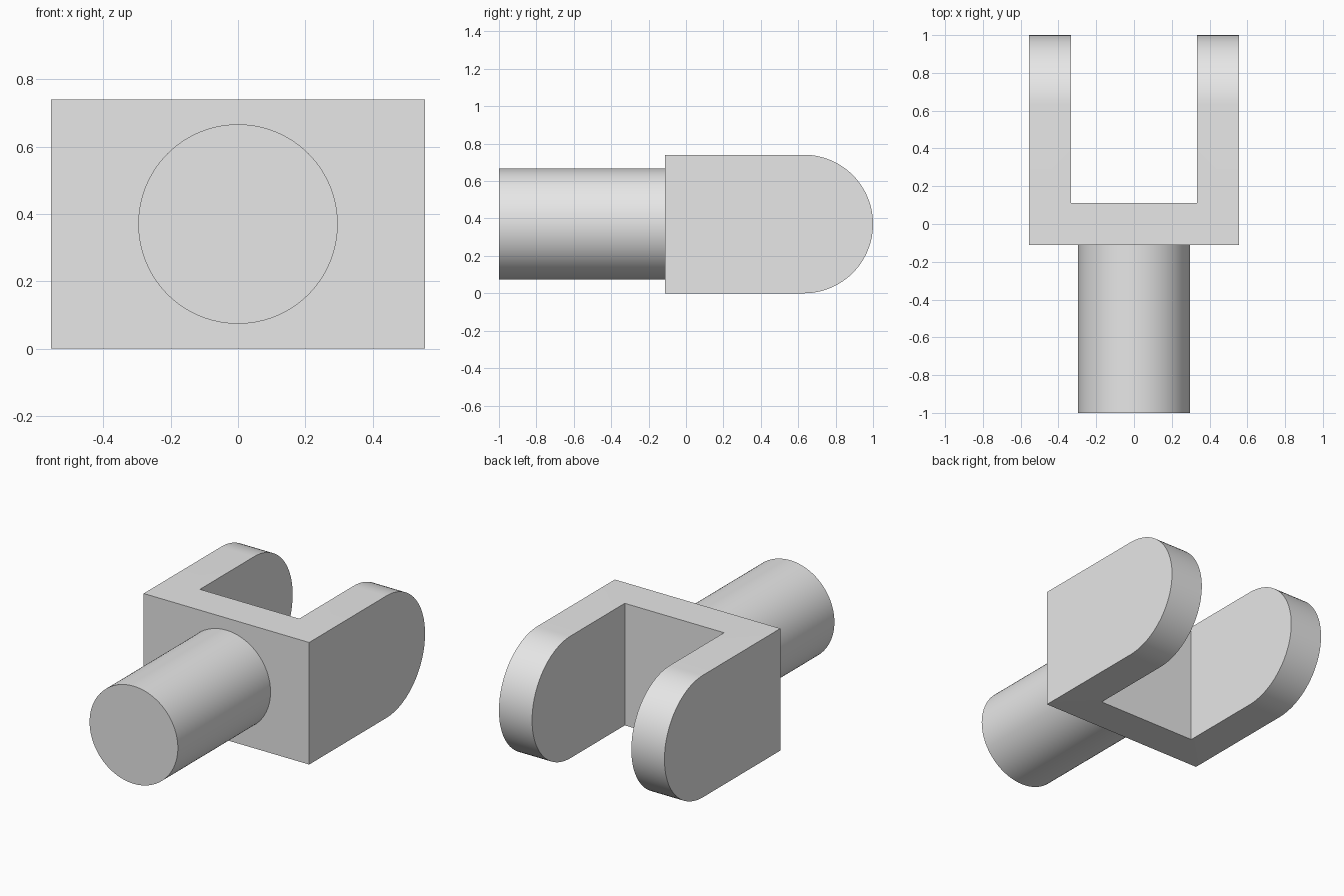
import bpy, bmesh, math
from mathutils import Matrix, Vector

cube = bpy.data.objects.get("Cube")
if cube:
    bpy.data.objects.remove(cube, do_unlink=True)

# Dimensions
U = 2 / 27                      # base module
HEIGHT, HALF_W = 10 * U, 7.5 * U
ARM_T = 3 * U                   # arm and bridge thickness
BACK = -1.5 * U                 # front face of the fork body
RADIUS = HEIGHT / 2             # rounding of the arm tips
SHAFT_R = 4 * U

grey = bpy.data.materials.new("light_grey")
grey.use_nodes = True
grey.diffuse_color = (0.8, 0.8, 0.8, 1)
grey.node_tree.nodes["Principled BSDF"].inputs["Base Color"].default_value = (0.8, 0.8, 0.8, 1)


def add_object(name, bm):
    bmesh.ops.recalc_face_normals(bm, faces=bm.faces[:])
    mesh = bpy.data.meshes.new(name)
    bm.to_mesh(mesh)
    bm.free()
    mesh.materials.append(grey)
    ob = bpy.data.objects.new(name, mesh)
    bpy.context.collection.objects.link(ob)
    return ob


def smooth(ob):
    bpy.ops.object.select_all(action="DESELECT")
    ob.select_set(True)
    bpy.context.view_layer.objects.active = ob
    bpy.ops.object.shade_smooth_by_angle(angle=math.radians(30))


# Fork body: U-shaped plan swept through a D-shaped side profile
steps = 48
profile = [(BACK, 0)]
for i in range(steps + 1):
    a = math.pi * (i / steps - 0.5)
    profile.append((1 - RADIUS + RADIUS * math.cos(a), RADIUS + RADIUS * math.sin(a)))
profile.append((BACK, HEIGHT))
bm = bmesh.new()
base = bm.faces.new([bm.verts.new((-HALF_W, y, z)) for y, z in profile])
side = bmesh.ops.extrude_face_region(bm, geom=[base])
bmesh.ops.translate(bm, vec=Vector((2 * HALF_W, 0, 0)),
                    verts=[v for v in side["geom"] if isinstance(v, bmesh.types.BMVert)])
fork = add_object("fork_body", bm)

# Slot between the two arms
bm = bmesh.new()
slot_front = BACK + ARM_T
slot_len = 1.2 - slot_front
bmesh.ops.create_cube(bm, size=1, matrix=Matrix.Translation(
    (0, slot_front + slot_len / 2, HEIGHT / 2))
    @ Matrix.Diagonal((2 * (HALF_W - ARM_T), slot_len, HEIGHT * 1.5, 1)))
cutter = add_object("slot_cutter", bm)
cutter.hide_render = True
cut = fork.modifiers.new("slot", "BOOLEAN")
cut.operation, cut.solver, cut.object = "DIFFERENCE", "EXACT", cutter
bpy.context.view_layer.objects.active = fork
bpy.ops.object.modifier_apply(modifier=cut.name)
bpy.data.objects.remove(cutter, do_unlink=True)
smooth(fork)

# Round shaft, sunk slightly into the body
end = BACK + U / 2
bm = bmesh.new()
bmesh.ops.create_cone(bm, cap_ends=True, segments=96, radius1=SHAFT_R, radius2=SHAFT_R,
                      depth=end + 1, matrix=Matrix.Translation((0, (end - 1) / 2, HEIGHT / 2))
                      @ Matrix.Rotation(math.pi / 2, 4, "X"))
smooth(add_object("shaft", bm))
